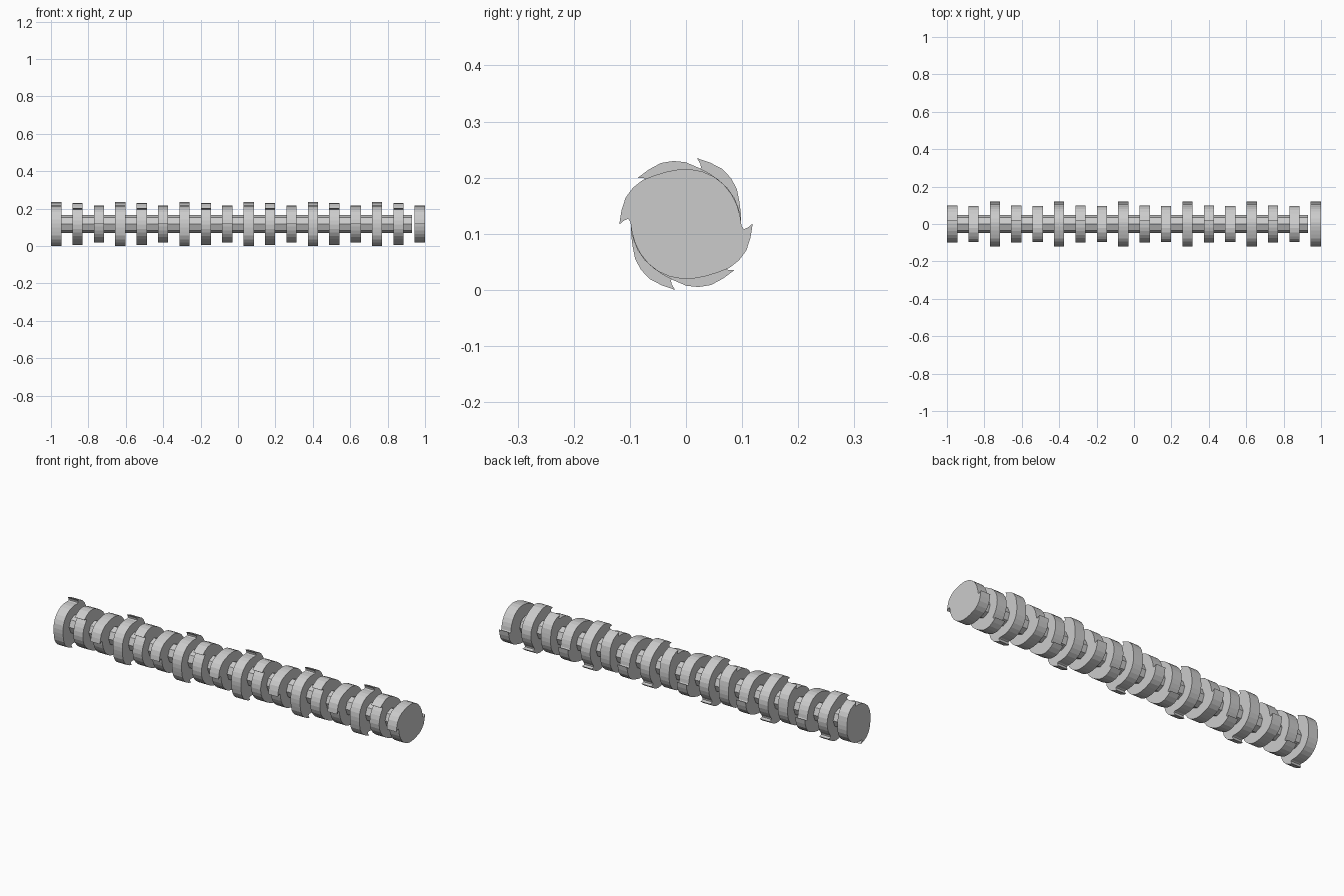
import bpy, bmesh
from math import cos, sin, radians

if "Cube" in bpy.data.objects:
    bpy.data.objects.remove(bpy.data.objects["Cube"])

CZ = 0.1175          # shaft axis height
COUNT = 18
WIDTH = 0.055
PITCH = (2 - WIDTH) / (COUNT - 1)

# Half of a cutter outline: (degrees clockwise from hook tip, radius)
HALF = [(0, .119), (12, .1175), (24, .1175), (35, .1145), (46, .110),
        (58, .103), (70, .0995), (82, .098), (95, .098), (108, .098),
        (121, .098), (134, .0975), (147, .097), (160, .097), (172, .0975),
        (182.5, .099), (185.5, .1035), (184, .110)]
TIP_ANGLES = (80.5, 136.2, 180.5)


def extrude_x(name, outline, x0, x1):
    """Solid prism along x from a (y, z) outline."""
    bm = bmesh.new()
    face = bm.faces.new([bm.verts.new((x0, y, z + CZ)) for y, z in outline])
    ret = bmesh.ops.extrude_face_region(bm, geom=[face])
    verts = [g for g in ret["geom"] if isinstance(g, bmesh.types.BMVert)]
    bmesh.ops.translate(bm, verts=verts, vec=(x1 - x0, 0, 0))
    bmesh.ops.recalc_face_normals(bm, faces=bm.faces)
    mesh = bpy.data.meshes.new(name)
    bm.to_mesh(mesh)
    bm.free()
    obj = bpy.data.objects.new(name, mesh)
    bpy.context.collection.objects.link(obj)
    return obj


def polar(r, deg):
    return r * cos(radians(deg)), r * sin(radians(deg))


# Two-hook cutter discs, stepping through three orientations
for i in range(COUNT):
    tip = TIP_ANGLES[i % 3]
    outline = [polar(r, tip - half - a) for half in (0, 180) for a, r in HALF]
    x0 = -1 + i * PITCH
    extrude_x(f"cutter_disc_{i + 1}", outline, x0, x0 + WIDTH)

# Octagonal drive shaft, stopping just short of the last disc
extrude_x("drive_shaft", [polar(.048, 45 * k) for k in range(8)], -.98, .93)
